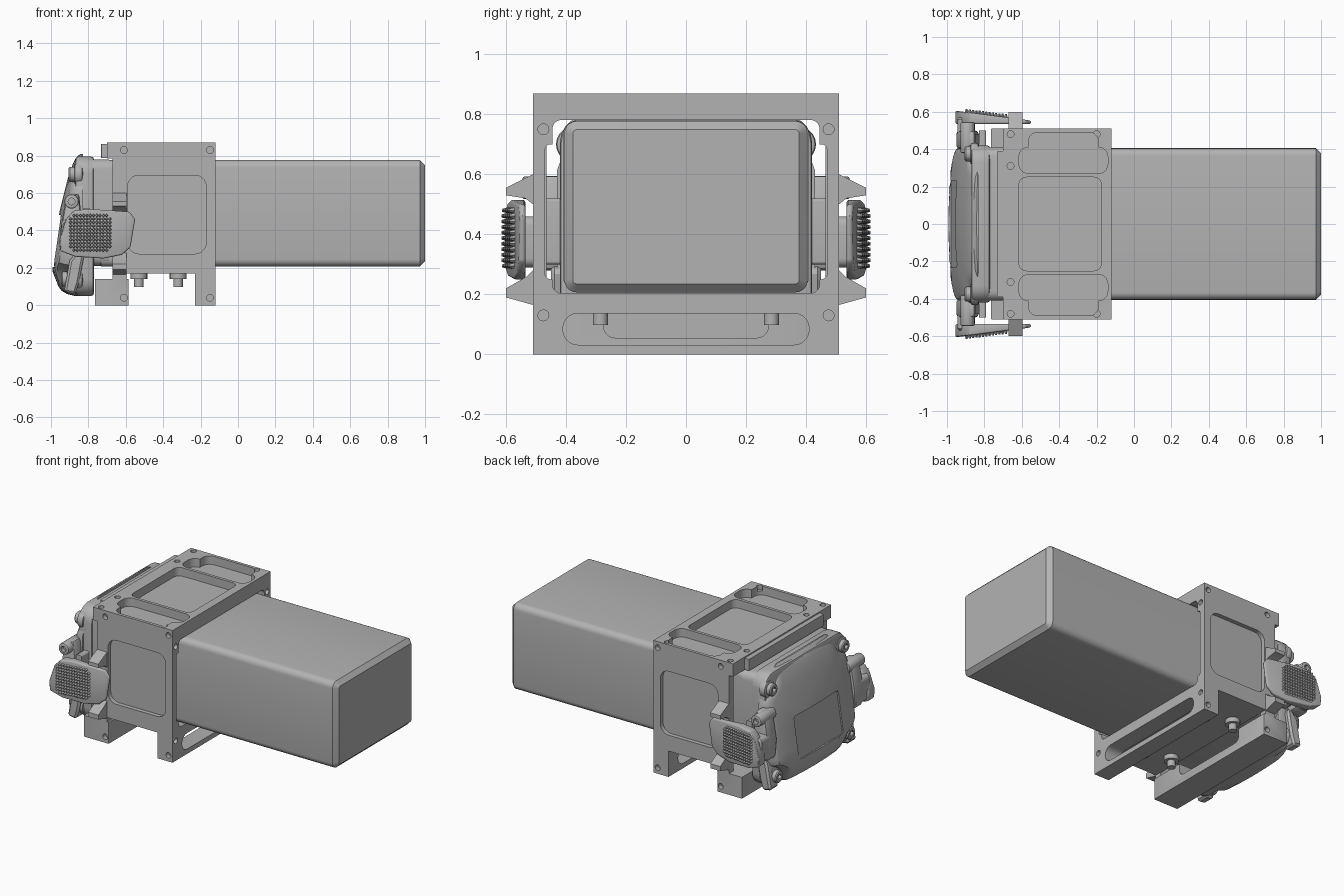
import bpy, bmesh, math
from mathutils import Matrix, Vector

if "Cube" in bpy.data.objects:
    bpy.data.objects.remove(bpy.data.objects["Cube"])

grey = bpy.data.materials.new("metal_grey")
grey.use_nodes = True
grey.diffuse_color = (0.45, 0.45, 0.45, 1)
grey.node_tree.nodes["Principled BSDF"].inputs["Base Color"].default_value = grey.diffuse_color
parts = []


def add(name, bm):
    bmesh.ops.recalc_face_normals(bm, faces=bm.faces)
    mesh = bpy.data.meshes.new(name)
    bm.to_mesh(mesh)
    bm.free()
    mesh.materials.append(grey)
    ob = bpy.data.objects.new(name, mesh)
    bpy.context.collection.objects.link(ob)
    parts.append(ob)
    return ob


def prism(name, pts, axis, a, b):
    """Extrude a 2D outline along an axis from a to b."""
    place = {"x": lambda u, v, w: (w, u, v),
             "y": lambda u, v, w: (u, w, v),
             "z": lambda u, v, w: (u, v, w)}[axis]
    bm = bmesh.new()
    rings = [[bm.verts.new(place(u, v, w)) for u, v in pts] for w in (a, b)]
    for ring in rings:
        bm.faces.new(ring)
    for i in range(len(pts)):
        j = (i + 1) % len(pts)
        bm.faces.new((rings[0][i], rings[0][j], rings[1][j], rings[1][i]))
    return add(name, bm)


def rrect(u0, u1, v0, v1, r, n=5):
    pts = []
    for k, (u, v) in enumerate(((u1 - r, v1 - r), (u0 + r, v1 - r), (u0 + r, v0 + r), (u1 - r, v0 + r))):
        for i in range(n + 1):
            t = math.pi / 2 * (k + i / n)
            pts.append((u + r * math.cos(t), v + r * math.sin(t)))
    return pts


def disc(u, v, r, n=20):
    return [(u + r * math.cos(2 * math.pi * i / n), v + r * math.sin(2 * math.pi * i / n)) for i in range(n)]


def apply(ob, mod):
    bpy.context.view_layer.objects.active = ob
    bpy.ops.object.modifier_apply(modifier=mod.name)


def cut(ob, *cutters):
    for c in cutters:
        mod = ob.modifiers.new("cut", "BOOLEAN")
        mod.operation, mod.solver, mod.object = "DIFFERENCE", "EXACT", c
        apply(ob, mod)
        parts.remove(c)
        bpy.data.objects.remove(c)


def bevel(ob, width, segments=1):
    mod = ob.modifiers.new("bevel", "BEVEL")
    mod.width, mod.segments, mod.limit_method = width, segments, "ANGLE"
    mod.angle_limit = math.radians(35)
    apply(ob, mod)
    return ob


# Long housing with chamfered end
bevel(prism("housing", rrect(-0.405, 0.405, 0.207, 0.777, 0.04), "x", -0.76, 1.0), 0.028)

# Cage around the housing
cage = prism("cage", [(-0.12, 0), (-0.12, 0.87), (-0.70, 0.87), (-0.70, 0.785), (-0.60, 0.785),
                      (-0.60, 0.17), (-0.23, 0.17), (-0.23, 0)], "y", -0.51, 0.51)
cut(cage,
    prism("tunnel", rrect(-0.445, 0.445, 0.204, 0.781, 0.03), "x", -0.9, 0.1),
    prism("side_clearance", rrect(-0.47, 0.47, 0.25, 0.70, 0.02), "x", -0.9, 0.1),
    prism("foot_slot", rrect(-0.41, 0.41, 0.032, 0.137, 0.05), "x", -0.3, 0.1),
    prism("top_pocket", rrect(-0.615, -0.175, -0.25, 0.25, 0.04), "z", 0.815, 1))
for s in (-1, 1):
    wide, narrow = sorted((s * 0.27, s * 0.41)), sorted((s * 0.3, s * 0.49))
    cut(cage,
        prism("pocket_wide", rrect(-0.615, -0.14, *wide, 0.05), "z", 0.815, 1),
        prism("pocket_narrow", rrect(-0.565, -0.19, *narrow, 0.05), "z", 0.815, 1),
        prism("side_pocket", rrect(-0.59, -0.17, 0.275, 0.695, 0.06), "y", s * 0.482, s * 0.6))
    for x, y in ((-0.66, 0.48), (-0.2, 0.48), (-0.66, 0.31)):
        cut(cage, prism("hole", disc(x, s * y, 0.018), "z", 0.84, 1))
    for x, z in ((-0.61, 0.83), (-0.15, 0.83), (-0.15, 0.04)):
        cut(cage, prism("hole", disc(x, z, 0.018), "y", s * 0.48, s * 0.6))
    for z in (0.13, 0.75):
        cut(cage, prism("hole", disc(s * 0.475, z, 0.018), "x", -0.15, 0.1))
prism("top_lip", rrect(-0.732, -0.69, -0.39, 0.39, 0.005), "z", 0.787, 0.862)

# Foot bar beneath the lid
bar = prism("foot_bar", rrect(-0.765, -0.585, -0.51, 0.51, 0.004, 2), "z", 0, 0.14)
cut(bar, prism("bar_slot", rrect(-0.275, 0.275, 0.055, 0.3, 0.04), "x", -0.72, -0.5))
for s in (-1, 1):
    cut(bar, prism("hole", disc(-0.61, 0.04, 0.018), "y", s * 0.48, s * 0.6))

# Eared columns that hold the grips, and screws under the cage
ear = [(0.465, 0.10), (0.51, 0.10), (0.51, 0.165), (0.60, 0.19), (0.60, 0.22), (0.53, 0.26), (0.51, 0.28),
       (0.51, 0.50), (0.535, 0.52), (0.60, 0.53), (0.60, 0.555), (0.51, 0.60), (0.51, 0.80), (0.465, 0.80)]
for side, s in (("front", -1), ("back", 1)):
    prism(side + "_eared_column", [(s * y, z) for y, z in ear], "x", -0.67, -0.597)
    for x in (-0.53, -0.32):
        prism(side + "_screw_collar", disc(x, s * 0.285, 0.045), "z", 0.14, 0.18)
        prism(side + "_screw_pin", disc(x, s * 0.285, 0.025), "z", 0.098, 0.15)

# Lid backing and seal
prism("lid_seal", rrect(-0.41, 0.41, 0.21, 0.78, 0.05), "x", -0.79, -0.69)
bevel(prism("lid_backing", rrect(-0.42, 0.42, 0.05, 0.795, 0.09), "x", -0.87, -0.77), 0.015, 2)

# Domed lid: a notched outline lofted toward a tilted, curved face
FACE = [(0.0, -0.92), (0.06, -0.94), (0.13, -0.975), (0.2, -0.998), (0.5, -0.955), (0.72, -0.90), (0.85, -0.84)]


def face_x(y, z):
    for (z0, x0), (z1, x1) in zip(FACE, FACE[1:]):
        if z <= z1:
            return x0 + (x1 - x0) * (z - z0) / (z1 - z0) + 0.2 * y * y


quarter = [(1, 0), (1, 0.25), (1, 0.48), (0.97, 0.57), (0.86, 0.64), (0.77, 0.71), (0.72, 0.82),
           (0.67, 0.95), (0.58, 1), (0.3, 1)]
outline = quarter + [(0, 1)] + [(-u, v) for u, v in quarter[::-1]]
outline += [(-u, -v) for u, v in quarter[1:]] + [(0, -1)] + [(u, -v) for u, v in quarter[:0:-1]]
bm = bmesh.new()
rings = []
for scale, t in ((1, 0), (1, 0.4), (0.975, 0.75), (0.93, 0.95), (0.87, 1), (0.65, 1), (0.4, 1), (0.2, 1)):
    ring = []
    for u, v in outline:
        y, z = 0.43 * scale * u, 0.43 + 0.38 * scale * v
        ring.append(bm.verts.new((-0.83 + (face_x(y, z) + 0.83) * t, y, z)))
    rings.append(ring)
for r0, r1 in zip(rings, rings[1:]):
    for i in range(len(outline)):
        j = (i + 1) % len(outline)
        bm.faces.new((r0[i], r0[j], r1[j], r1[i]))
bm.faces.new(rings[0])
hub = bm.verts.new((face_x(0, 0.43), 0, 0.43))
for i in range(len(outline)):
    bm.faces.new((rings[-1][i - 1], rings[-1][i], hub))
lid = add("lid", bm)
panel = prism("lid_panel", rrect(-0.23, 0.23, -0.14, 0.14, 0.02), "x", -0.1, 0.018)
panel.data.transform(Matrix.Translation((-0.975, 0, 0.345)) @ Matrix.Rotation(math.radians(8.5), 4, "Y"))
cut(lid, panel)

# Lid corner bolts, pivot knobs and grips on both sides
grip = [(-0.95, 0.29), (-0.955, 0.35), (-0.92, 0.46), (-0.88, 0.505), (-0.80, 0.515), (-0.58, 0.50), (-0.55, 0.46),
        (-0.575, 0.31), (-0.62, 0.27), (-0.72, 0.25), (-0.87, 0.26)]
for side, s in (("front", -1), ("back", 1)):
    for z, x in ((0.14, -0.945), (0.70, -0.905)):
        boss = bevel(prism(side + "_lid_boss", disc(s * 0.375, z, 0.058), "x", x + 0.03, -0.83), 0.012, 2)
        bolt = bevel(prism(side + "_lid_bolt", disc(s * 0.375, z, 0.04), "x", x, -0.84), 0.006)
        cut(bolt, prism("socket", disc(s * 0.375, z, 0.02, 6), "x", x - 0.1, x + 0.02))
    knob = bevel(prism(side + "_pivot_knob", disc(-0.89, 0.555, 0.038), "y", s * 0.38, s * 0.545), 0.008, 2)
    cut(knob, prism("socket", disc(-0.89, 0.555, 0.018), "y", s * 0.52, s * 0.6))
    bevel(prism(side + "_pivot_arm", [(-0.94, 0.28), (-0.95, 0.40), (-0.92, 0.58), (-0.85, 0.60), (-0.83, 0.40),
                                      (-0.84, 0.28)], "y", s * 0.40, s * 0.50), 0.02, 2)
    bevel(prism(side + "_grip_arm", rrect(-0.945, -0.85, 0.29, 0.46, 0.03), "y", s * 0.41, s * 0.57), 0.01)
    bevel(prism(side + "_lid_strut", [(-0.93, 0.07), (-0.90, 0.24), (-0.85, 0.30), (-0.82, 0.28), (-0.85, 0.12),
                                      (-0.87, 0.06)], "y", s * 0.36, s * 0.45), 0.012)
    prism(side + "_hinge_tab", rrect(-0.83, -0.79, 0.30, 0.52, 0.01), "y", s * 0.40, s * 0.50)

    # Grip: slab whose outer face leans in toward the cage
    def outer(x):
        return 0.605 - 0.13 * (x + 0.95)
    body = prism(side + "_grip", grip, "y", 0, 1)
    for v in body.data.vertices:
        v.co.y = s * (outer(v.co.x) if v.co.y > 0.5 else 0.535)
    bevel(body, 0.014, 3)

    # Knurled pad of small studs on the grip
    bm = bmesh.new()
    for i in range(13):
        for k in range(11):
            if (i in (0, 12)) and (k in (0, 10)):
                continue
            x, z = -0.895 + 0.0175 * i, 0.295 + 0.0185 * k
            place = Matrix.Translation(Vector((x, s * (outer(x) + 0.006), z)))
            place = place @ Matrix.Rotation(math.radians(-90 * s), 4, "X")
            bmesh.ops.create_cone(bm, cap_ends=True, segments=4, radius1=0.011, radius2=0.005,
                                  depth=0.022, matrix=place)
    add(side + "_grip_studs", bm)

# Smooth shading with sharp corners kept
bpy.ops.object.select_all(action="DESELECT")
for ob in parts:
    ob.select_set(True)
bpy.context.view_layer.objects.active = parts[0]
bpy.ops.object.shade_smooth_by_angle(angle=math.radians(30))
